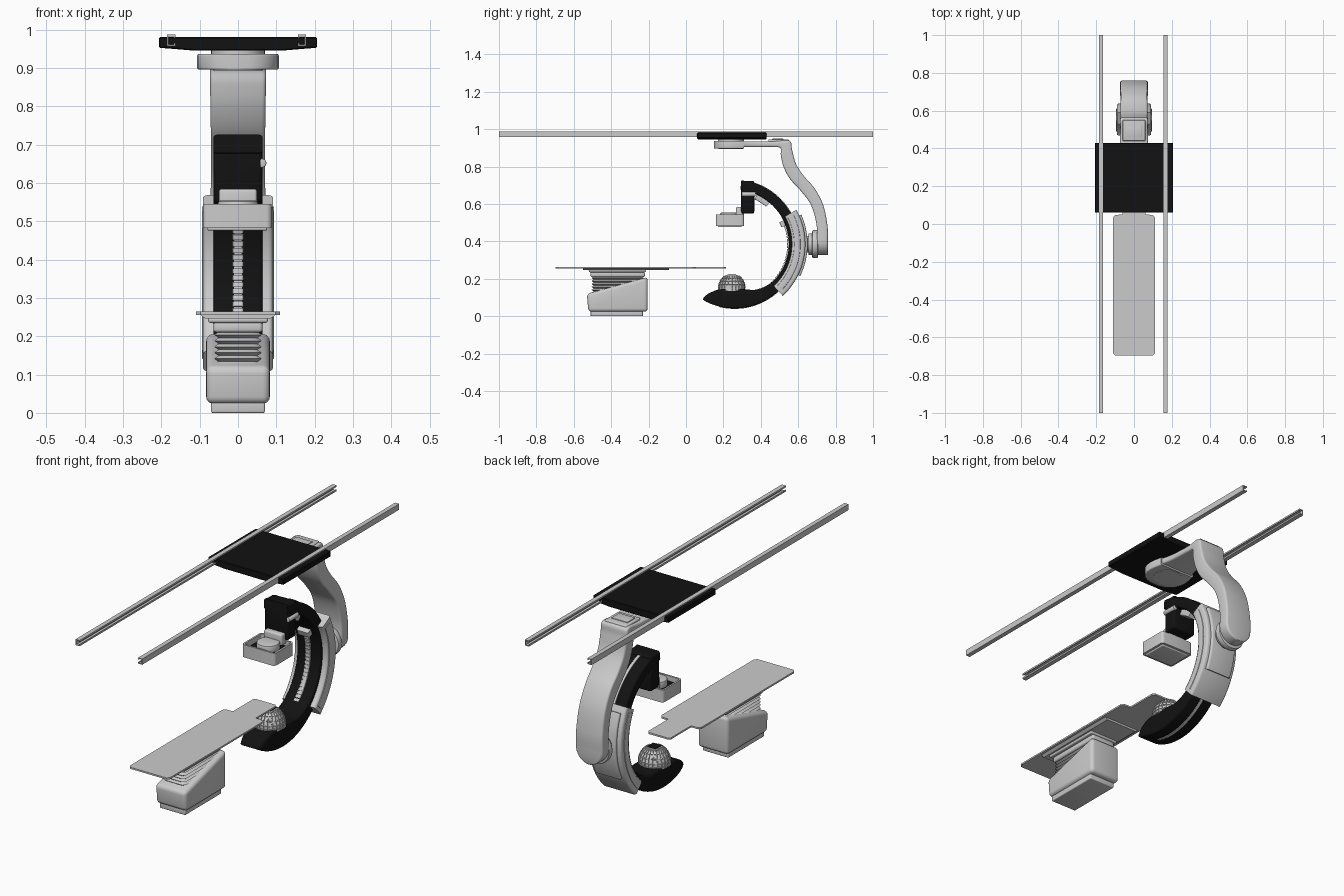
import bpy, bmesh, math
from mathutils import Vector, Matrix

if "Cube" in bpy.data.objects:
    bpy.data.objects.remove(bpy.data.objects["Cube"])

black = bpy.data.materials.new("black")
black.diffuse_color = (0.006, 0.006, 0.006, 1)
black.use_nodes = True
black.node_tree.nodes["Principled BSDF"].inputs["Base Color"].default_value = black.diffuse_color
CY, CZ = 0.26, 0.385  # centre of the C-shaped arc


def finish(name, bm, mat=None, bevel=0, seg=3):
    bmesh.ops.recalc_face_normals(bm, faces=bm.faces)
    if bevel:
        sharp = [e for e in bm.edges if len(e.link_faces) == 2 and e.calc_face_angle() > 0.5]
        bmesh.ops.bevel(bm, geom=sharp, offset=bevel, segments=seg, profile=0.5,
                        affect='EDGES', clamp_overlap=True)
    me = bpy.data.meshes.new(name)
    bm.to_mesh(me)
    bm.free()
    ob = bpy.data.objects.new(name, me)
    bpy.context.collection.objects.link(ob)
    if mat:
        me.materials.append(mat)
    bpy.ops.object.select_all(action='DESELECT')
    ob.select_set(True)
    bpy.context.view_layer.objects.active = ob
    bpy.ops.object.shade_smooth_by_angle(angle=math.radians(35))
    return ob


def box(name, x, y, z, mat=None, bevel=0.0, seg=3):
    bm = bmesh.new()
    m = Matrix.Translation([(a + b) / 2 for a, b in (x, y, z)]) @ Matrix.Diagonal([b - a for a, b in (x, y, z)] + [1])
    bmesh.ops.create_cube(bm, size=1, matrix=m)
    return finish(name, bm, mat, bevel, seg)


def cyl(name, c, r, depth, axis='z', mat=None, bevel=0.0):
    bm = bmesh.new()
    rot = Matrix.Rotation(math.pi / 2, 4, 'X') if axis == 'y' else Matrix.Identity(4)
    bmesh.ops.create_cone(bm, cap_ends=True, segments=48, radius1=r, radius2=r, depth=depth,
                          matrix=Matrix.Translation(c) @ rot)
    return finish(name, bm, mat, bevel, 2)


def prism(name, pts, axis, a, b, mat=None, bevel=0.0, seg=3):
    bm = bmesh.new()
    i = 'xyz'.index(axis)
    def place(p, d):
        q = list(p)
        q.insert(i, d)
        return q
    face = bm.faces.new([bm.verts.new(place(p, a)) for p in pts])
    ext = bmesh.ops.extrude_face_region(bm, geom=[face])
    step = Vector((0, 0, 0))
    step[i] = b - a
    bmesh.ops.translate(bm, vec=step, verts=[v for v in ext['geom'] if isinstance(v, bmesh.types.BMVert)])
    return finish(name, bm, mat, bevel, seg)


def skin(bm, rings):
    vs = [[bm.verts.new(p) for p in r] for r in rings]
    n = len(vs[0])
    for r, s in zip(vs, vs[1:]):
        for k in range(n):
            bm.faces.new((r[k], r[(k + 1) % n], s[(k + 1) % n], s[k]))
    bm.faces.new(vs[0])
    bm.faces.new(vs[-1])


def ring(s, c):
    # rounded rectangle between outer and inner side points, half width w
    yo, zo, yi, zi, w = s
    o, i = Vector((yo, zo)), Vector((yi, zi))
    th = (o - i).length
    d, mid = (o - i) / th, (o + i) / 2
    c = min(c, 0.45 * th, 0.9 * w)
    pts = []
    for q, (su, sv) in enumerate(((1, 1), (-1, 1), (-1, -1), (1, -1))):
        for k in range(4):
            a = math.radians(90 * q + 30 * k)
            p = mid + d * (sv * (th / 2 - c) + c * math.sin(a))
            pts.append((su * (w - c) + c * math.cos(a), p.x, p.y))
    return pts


def spline(keys, n=6):
    out, last = [], len(keys) - 1
    for i in range(last):
        a, b, c, d = [Vector(keys[min(max(j, 0), last)]) for j in range(i - 1, i + 3)]
        for s in range(n):
            t = s / n
            out.append(0.5 * (2 * b + (c - a) * t + (2 * a - 5 * b + 4 * c - d) * t * t + (3 * b - a - 3 * c + d) * t ** 3))
    return out + [Vector(keys[-1])]


def polar(keys):
    # (angle, outer radius, inner radius, half width) -> loft sections
    for a, ro, ri, w in keys:
        c, s = math.cos(math.radians(a)), math.sin(math.radians(a))
        yield (CY + ro * c, CZ + ro * s, CY + ri * c, CZ + ri * s, w)


def arc(name, a0, a1, ro, ri, w, mat=None, c=0.006):
    n = max(2, int(abs(a1 - a0) / 3))
    bm = bmesh.new()
    skin(bm, [ring(s, c) for s in polar([(a0 + (a1 - a0) * k / n, ro, ri, w) for k in range(n + 1)])])
    return finish(name, bm, mat)


# ceiling rails: lipped channels that open inward
half = [(.185, .958), (.185, .987), (.163, .987), (.163, .979), (.167, .979), (.167, .983),
        (.181, .983), (.181, .962), (.167, .962), (.167, .966), (.163, .966), (.163, .958)]
for side, label in ((-1, "left"), (1, "right")):
    prism(label + "_ceiling_rail", [(side * (x - (0.007 if side > 0 else 0)), z) for x, z in half], 'y', -1, 1)

# carriage and turntable
prism("carriage", [(-.206, .953), (-.206, .981), (.206, .981), (.206, .953), (.12, .946), (-.12, .946)],
      'y', .06, .43, black, .003, 1)
cyl("turntable", (0, .24, .94), .07, .03)

# hub and hanging arm
hub = [(.15, .03), (.157, .055), (.17, .077), (.19, .094), (.215, .104), (.24, .107), (.27, .105), (.31, .096)]
bm = bmesh.new()
skin(bm, [ring((y, .937, y, .896, w), .006) for y, w in hub])
finish("arm_hub", bm)
cyl("hub_cover", (0, .24, .897), .065, .006)
keys = [(.29, .935, .29, .904, .098), (.36, .935, .36, .904, .080), (.47, .935, .47, .904, .073),
        (.553, .938, .505, .898, .073), (.567, .89, .507, .86, .073), (.588, .815, .521, .80, .072),
        (.63, .75, .555, .735, .071), (.69, .68, .612, .672, .070), (.735, .59, .668, .595, .071),
        (.757, .48, .698, .49, .073), (.758, .40, .700, .40, .074)]
sections = spline(keys)
for k in range(1, 9):
    t = math.radians(10 * k)
    z = .40 - .074 * math.sin(t)
    sections.append((.758, z, .70, z, .074 * math.cos(t)))
bm = bmesh.new()
skin(bm, [ring(s, .010) for s in sections])
finish("hanging_arm", bm)
box("arm_top_cover", (-.06, .06), (.44, .55), (.93, .945), None, .005)
box("arm_top_panel", (-.045, .042), (.46, .52), (.94, .949), None, .002)

# rotating joint behind the sleeve
cyl("joint_disc", (0, .69, .385), .075, .03, 'y', None, .006)
cyl("joint_collar", (0, .67, .385), .058, .03, 'y', None, .004)
cyl("joint_neck", (0, .65, .385), .045, .06, 'y')

# sleeve that holds the C-arm
arc("sleeve", 29, -47, .378, .306, .091, None, .012)
arc("sleeve_housing", 24, -26, .390, .36, .070, None, .008)
arc("sleeve_side_band", 26, -44, .352, .318, .094, None, .003)

# C-arm, thickened into a boat shape at the bottom
prof = [(84, .343, .295, .064), (60, .343, .29, .064), (30, .343, .29, .064), (0, .343, .29, .064),
        (-30, .343, .288, .064), (-46, .343, .284, .064), (-65, .343, .268, .065), (-78, .343, .246, .066),
        (-95, .343, .240, .066), (-109, .343, .256, .064), (-117, .343, .292, .058), (-120, .341, .325, .05)]
bm = bmesh.new()
skin(bm, [ring(s, .008) for s in polar(spline(prof))])
finish("c_arm", bm, black)
arc("c_arm_outer_strip", 78, -104, .346, .338, .007, None, .001)
for k in range(19):
    a = 20 - 3.6 * k
    arc("track_bead", a, a - 2.7, .295, .281, .014, None, .003)
arc("track_base", 22, -48, .293, .286, .011, None, .001)
arc("track_end_bar", 26, 20, .295, .266, .032, None, .006)

# upper head with side cylinder and inner cover
box("upper_head", (-.064, .064), (.295, .365), (.548, .724), black, .012)
cyl("head_side_cylinder", (.062, .335, .652), .012, .075, 'y', None, .003)
arc("head_inner_cover", 66, 50, .30, .262, .03)

# detector tray
bm = bmesh.new()
bmesh.ops.create_cube(bm, size=1, matrix=Matrix.Translation((-.002, .235, .514)) @ Matrix.Diagonal((.18, .15, .062, 1)))
upright = [e for e in bm.edges if abs(e.verts[0].co.z - e.verts[1].co.z) > .01]
bmesh.ops.bevel(bm, geom=upright, offset=.014, segments=4, profile=.5, affect='EDGES')
top = max(bm.faces, key=lambda f: f.calc_center_median().z)
bmesh.ops.inset_region(bm, faces=[top], thickness=.009)
well = bmesh.ops.extrude_discrete_faces(bm, faces=[top])['faces'][0]
bmesh.ops.translate(bm, vec=(0, 0, -.03), verts=well.verts)
finish("detector_tray", bm)
box("detector_face", (-.08, .076), (.172, .298), (.476, .49), None, .004)
box("tray_lining", (-.078, .074), (.172, .298), (.51, .522), black)
cyl("detector_disc", (0, .235, .534), .052, .04, 'z', None, .006)
box("detector_bracket", (-.05, .05), (.268, .31), (.53, .585), None, .008)

# gridded source dome
rows = [(.070, .135), (.070, .150), (.070, .166), (.064, .184), (.053, .201), (.038, .215)]
bm = bmesh.new()
n = 24
skin(bm, [[(r * math.cos(2 * math.pi * k / n), .245 + r * math.sin(2 * math.pi * k / n), z) for k in range(n)]
          for r, z in rows])
bmesh.ops.recalc_face_normals(bm, faces=bm.faces)
cells = [f for f in bm.faces if len(f.verts) == 4]
bmesh.ops.inset_individual(bm, faces=cells, thickness=.0022, depth=0)
bmesh.ops.inset_individual(bm, faces=cells, thickness=.0006, depth=.004)
finish("source_dome", bm)
box("dome_top_frame", (-.03, .03), (.215, .275), (.205, .221), None, .003)
box("dome_top_window", (-.023, .023), (.222, .268), (.21, .2235), black)

# patient table
prism("table_top", [(-.11, -.685), (-.098, -.697), (.098, -.697), (.11, -.685), (.11, .035), (.1, .048),
                    (.062, .05), (.062, .205), (.054, .215), (-.054, .215), (-.062, .205), (-.062, .05),
                    (-.1, .048), (-.11, .035)], 'z', .256, .264)
prism("table_under_frame", [(-.085, .246), (-.1, .257), (.1, .257), (.085, .246)], 'y', -.55, -.09)
box("table_mount", (-.078, .078), (-.52, -.215), (.235, .25), None, .006)
box("bellows_top_plate", (-.064, .064), (-.51, -.22), (.21, .238), None, .008)

# bellows
bm = bmesh.new()
rings = []
for k in range(13):
    d = 0 if k % 2 else .011
    hx, hy, z = .062 - d, .14 - d, .118 + k * .0078
    rings.append([(sx * hx + ex * .012, -.365 + sy * hy + ey * .012, z) for sx, sy, ex, ey in
                  ((1, 1, 0, -1), (1, 1, -1, 0), (-1, 1, 1, 0), (-1, 1, 0, -1),
                   (-1, -1, 0, 1), (-1, -1, 1, 0), (1, -1, -1, 0), (1, -1, 0, 1))])
skin(bm, rings)
finish("bellows", bm)

# pedestal
prism("pedestal_body", [(-.522, .024), (-.53, .12), (-.205, .21), (-.205, .024)], 'x', -.083, .083, None, .018, 4)
box("pedestal_foot", (-.07, .07), (-.51, -.23), (0, .035), None, .004)
